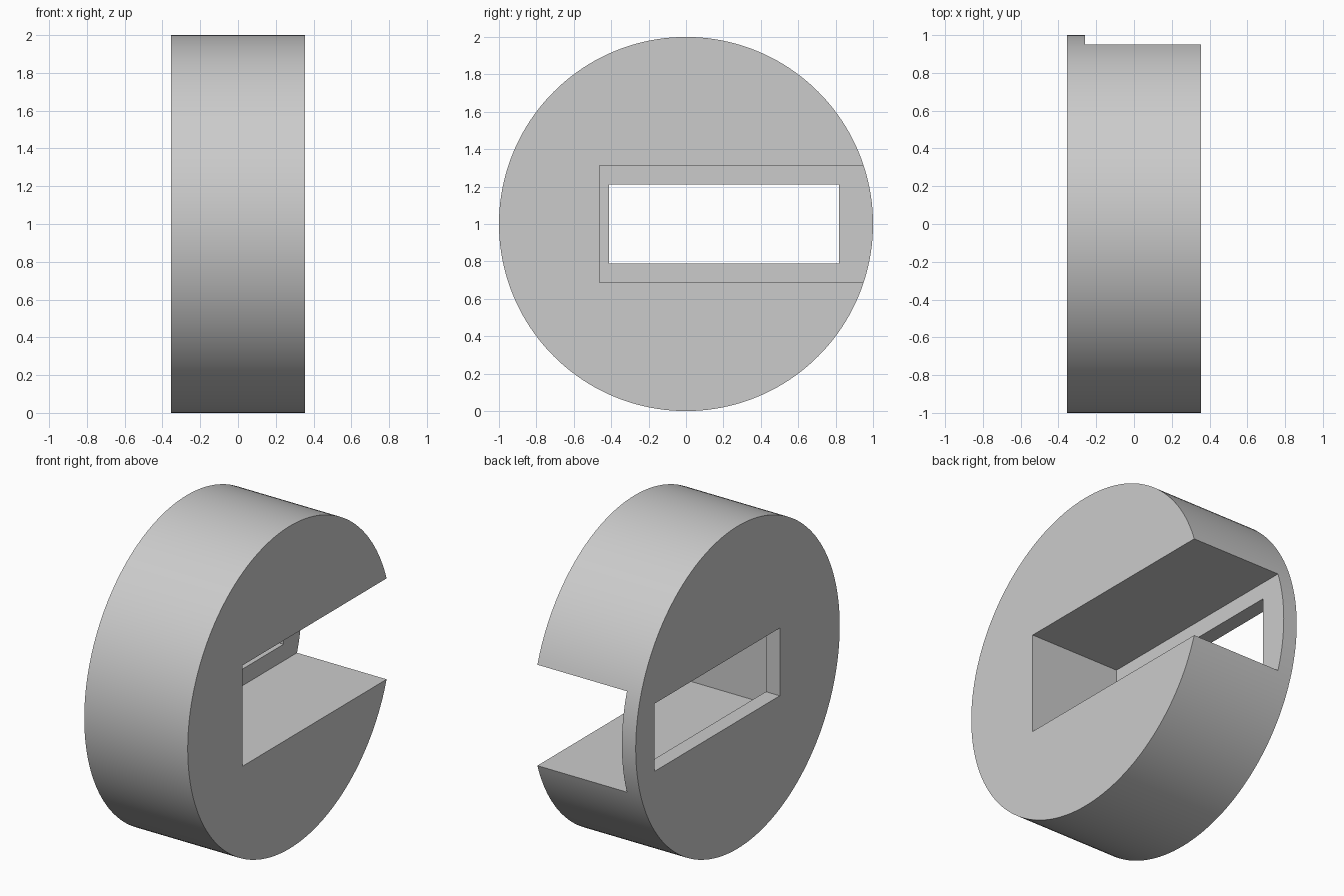
import bpy
import math

cube = bpy.data.objects.get("Cube")
if cube:
    bpy.data.objects.remove(cube, do_unlink=True)

RADIUS = 1.0
HALF_WIDTH = 0.355

# Single grey material
grey = bpy.data.materials.new("light grey")
grey.use_nodes = True
colour = (0.6, 0.6, 0.6, 1)
grey.diffuse_color = colour
grey.node_tree.nodes["Principled BSDF"].inputs["Base Color"].default_value = colour


def box(name, x, y, z):
    """Box spanning the given (low, high) ranges."""
    bpy.ops.mesh.primitive_cube_add(size=1, location=[sum(r) / 2 for r in (x, y, z)])
    ob = bpy.context.object
    ob.name = name
    ob.scale = [r[1] - r[0] for r in (x, y, z)]
    bpy.ops.object.transform_apply(location=False, rotation=False, scale=True)
    ob.data.materials.append(grey)
    ob.hide_render = True
    return ob


# Thick round disc lying along x
bpy.ops.mesh.primitive_cylinder_add(vertices=160, radius=RADIUS, depth=2 * HALF_WIDTH,
                                    location=(0, 0, RADIUS), rotation=(0, math.pi / 2, 0))
disc = bpy.context.object
disc.name = "slotted_disc"
bpy.ops.object.transform_apply(location=False, rotation=True, scale=True)
disc.data.materials.append(grey)

# Slot open to the left face and the back rim, and a window through the thin wall
cutters = [
    box("slot_cutter", (-0.26, 0.6), (-0.463, 1.3), (0.687, 1.313)),
    box("window_cutter", (-0.6, -0.1), (-0.412, 0.818), (0.79, 1.21)),
]

bpy.ops.object.select_all(action="DESELECT")
disc.select_set(True)
bpy.context.view_layer.objects.active = disc
for cutter in cutters:
    cut = disc.modifiers.new(cutter.name, "BOOLEAN")
    cut.operation = "DIFFERENCE"
    cut.solver = "EXACT"
    cut.object = cutter
    bpy.ops.object.modifier_apply(modifier=cut.name)
    bpy.data.objects.remove(cutter, do_unlink=True)

# Smooth rim with crisp edges
bpy.ops.object.shade_smooth_by_angle(angle=math.radians(30))
